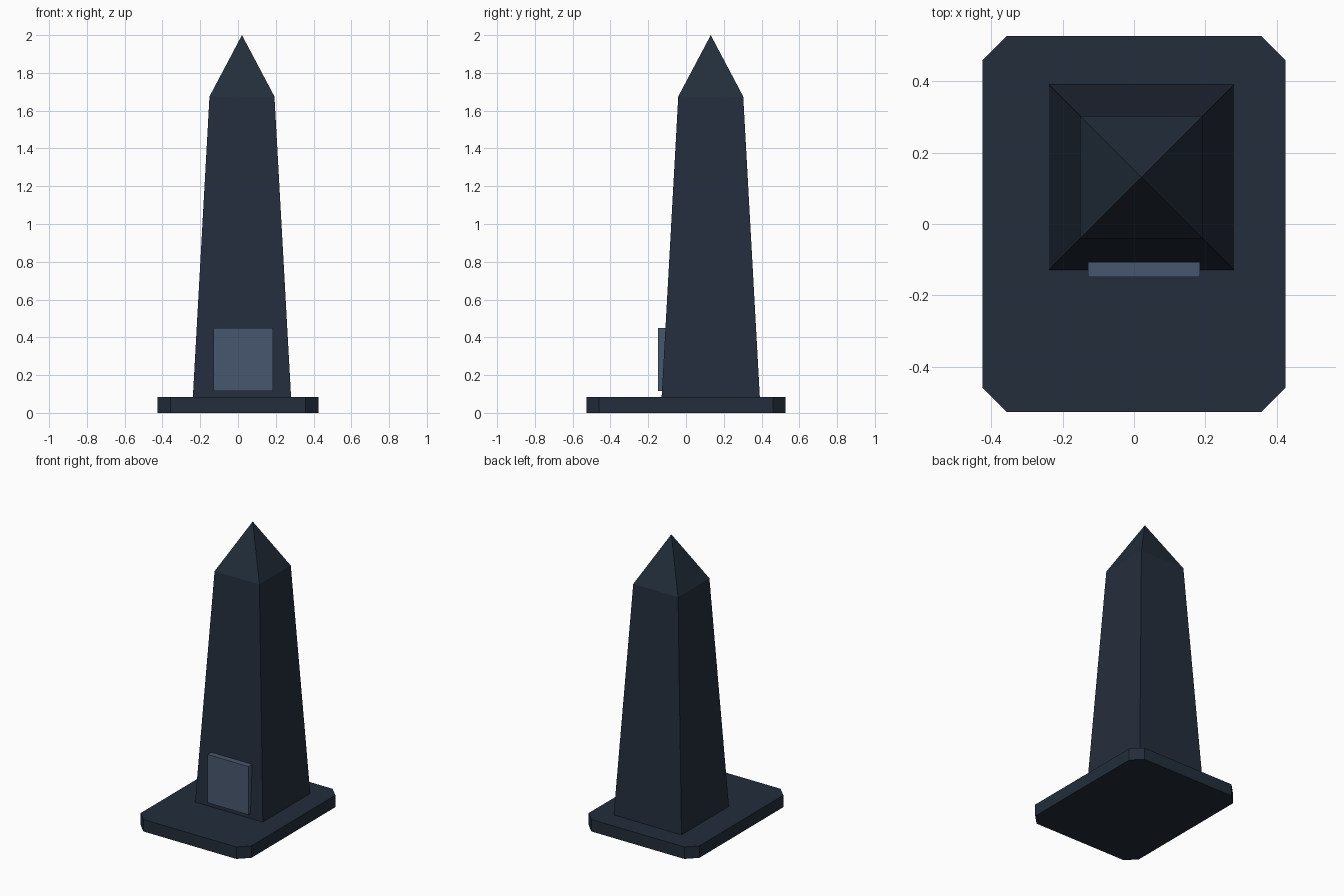
import bpy
import bmesh

cube = bpy.data.objects.get("Cube")
if cube:
    bpy.data.objects.remove(cube, do_unlink=True)


def make_material(name, rgb):
    mat = bpy.data.materials.new(name)
    mat.use_nodes = True
    colour = (*rgb, 1)
    mat.diffuse_color = colour
    mat.node_tree.nodes["Principled BSDF"].inputs["Base Color"].default_value = colour
    return mat


def finish(name, bm, mat):
    bmesh.ops.recalc_face_normals(bm, faces=bm.faces)
    mesh = bpy.data.meshes.new(name)
    bm.to_mesh(mesh)
    bm.free()
    mesh.materials.append(mat)
    obj = bpy.data.objects.new(name, mesh)
    bpy.context.collection.objects.link(obj)
    return obj


def box(name, low, high, mat, corner=0):
    """Box between two corners, with optional chamfered upright edges."""
    bm = bmesh.new()
    bmesh.ops.create_cube(bm, size=1)
    for v in bm.verts:
        v.co = [h if c > 0 else l for c, l, h in zip(v.co, low, high)]
    if corner:
        upright = [e for e in bm.edges
                   if abs(e.verts[0].co.z - e.verts[1].co.z) > 0.01]
        bmesh.ops.bevel(bm, geom=upright, offset=corner, segments=1, affect='EDGES')
    return finish(name, bm, mat)


def square_ring(bm, half, z):
    return [bm.verts.new((CENTRE_X + sx * half, CENTRE_Y + sy * half, z))
            for sx, sy in ((-1, -1), (1, -1), (1, 1), (-1, 1))]


def bridge(bm, lower, upper):
    for i in range(4):
        j = (i + 1) % 4
        bm.faces.new((lower[i], lower[j], upper[j], upper[i]))


CENTRE_X, CENTRE_Y = 0.021, 0.131
BASE_TOP, SHOULDER, TIP = 0.083, 1.675, 2.0

shaft_stone = make_material("dark slate", (0.018, 0.027, 0.046))
base_stone = make_material("dark blue stone", (0.016, 0.027, 0.043))
plaque_stone = make_material("blue grey plaque", (0.064, 0.097, 0.163))

# Chamfered base slab
box("base_slab", (-0.425, -0.528, 0), (0.425, 0.528, BASE_TOP), base_stone, 0.068)

# Tapered shaft, closed at both ends
bm = bmesh.new()
foot = square_ring(bm, 0.26, BASE_TOP)
shoulder = square_ring(bm, 0.172, SHOULDER)
bridge(bm, foot, shoulder)
bm.faces.new(foot)
bm.faces.new(shoulder)
finish("shaft", bm, shaft_stone)

# Pyramid cap
bm = bmesh.new()
rim = square_ring(bm, 0.172, SHOULDER)
tip = bm.verts.new((CENTRE_X, CENTRE_Y, TIP))
for i in range(4):
    bm.faces.new((rim[i], rim[(i + 1) % 4], tip))
bm.faces.new(rim)
finish("pyramid_cap", bm, base_stone)

# Front plaque
box("plaque", (-0.129, -0.149, 0.115), (0.185, -0.108, 0.45), plaque_stone)
